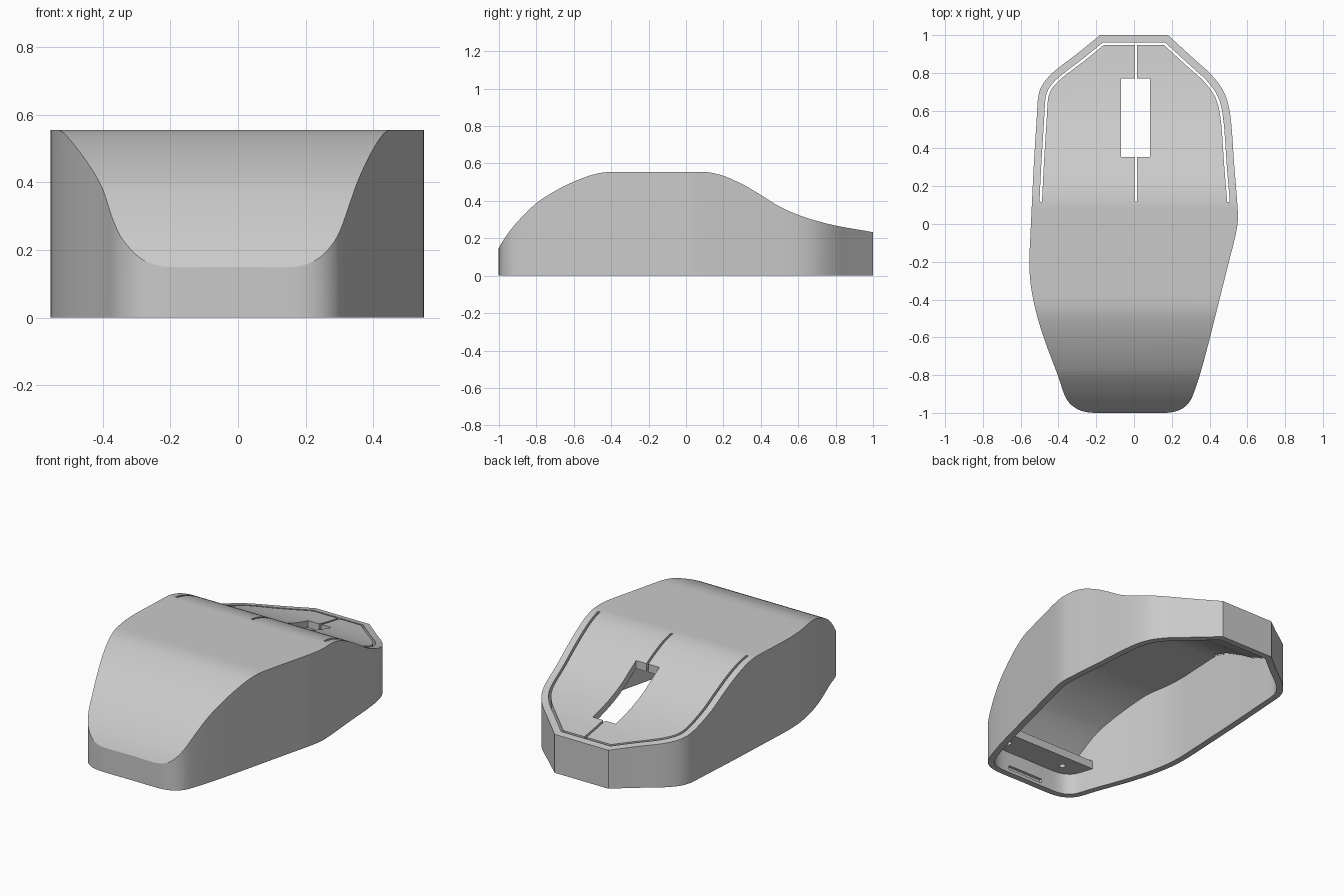
import bpy, bmesh, math
from mathutils import Vector

if "Cube" in bpy.data.objects:
    bpy.data.objects.remove(bpy.data.objects["Cube"], do_unlink=True)

grey = bpy.data.materials.new("plain grey")
grey.use_nodes = True
grey.diffuse_color = (0.59, 0.59, 0.59, 1)
grey.node_tree.nodes["Principled BSDF"].inputs["Base Color"].default_value = (0.59, 0.59, 0.59, 1)


def smooth(points, closed, steps=4):
    """Catmull-Rom curve; a doubled point makes a sharp corner."""
    p = [Vector(q) for q in points]
    n = len(p)
    at = (lambda i: p[i % n]) if closed else (lambda i: p[min(max(i, 0), n - 1)])
    out = []
    for i in range(n if closed else n - 1):
        a, b, c, d = at(i - 1), at(i), at(i + 1), at(i + 2)
        if (c - b).length < 1e-5:
            continue
        # straight run between two sharp corners
        k = 1 if (a - b).length < 1e-5 and (c - d).length < 1e-5 else steps
        # tangents limited to the segment length, so the curve never folds back
        size = (c - b).length
        m1, m2 = [v * min(1, size / v.length) for v in ((c - a) / 2, (d - b) / 2)]
        for s in range(k):
            t = s / k
            out.append(b + m1 * t + (3 * (c - b) - 2 * m1 - m2) * t * t
                       + (2 * (b - c) + m1 + m2) * t ** 3)
    if not closed:
        out.append(p[-1])
    return out


def inset(pts, dist):
    """Mitred inward offset of a counter-clockwise polygon."""
    out = []
    for i, q in enumerate(pts):
        e1 = (q - pts[i - 1]).normalized()
        e2 = (pts[(i + 1) % len(pts)] - q).normalized()
        n1, n2 = Vector((-e1.y, e1.x)), Vector((-e2.y, e2.x))
        out.append(q + (n1 + n2) * dist / (1 + n1.dot(n2)))
    return out


def prism(name, pts, lo, hi, along_x=False):
    bm = bmesh.new()
    place = (lambda q, h: (h, q[0], q[1])) if along_x else (lambda q, h: (q[0], q[1], h))
    rings = [[bm.verts.new(place(q, h)) for q in pts] for h in (lo, hi)]
    for ring in rings:
        bm.faces.new(ring)
    for i in range(len(pts)):
        bm.faces.new((rings[0][i - 1], rings[0][i], rings[1][i], rings[1][i - 1]))
    bmesh.ops.recalc_face_normals(bm, faces=bm.faces)
    mesh = bpy.data.meshes.new(name)
    bm.to_mesh(mesh)
    bm.free()
    mesh.materials.append(grey)
    obj = bpy.data.objects.new(name, mesh)
    bpy.context.collection.objects.link(obj)
    return obj


def box(name, x0, x1, y0, y1, z0, z1):
    return prism(name, [(x0, y0), (x1, y0), (x1, y1), (x0, y1)], z0, z1)


def select(obj):
    bpy.ops.object.select_all(action='DESELECT')
    obj.select_set(True)
    bpy.context.view_layer.objects.active = obj


def combine(obj, tool, operation):
    mod = obj.modifiers.new("boolean", 'BOOLEAN')
    mod.operation, mod.solver, mod.object = operation, 'EXACT', tool
    select(obj)
    bpy.ops.object.modifier_apply(modifier=mod.name)
    bpy.data.objects.remove(tool, do_unlink=True)


# Plan outline, counter-clockwise from the middle of the front edge
outline = smooth([
    (0.0, -1), (0.17, -1), (0.245, -0.983), (0.295, -0.94), (0.327, -0.865), (0.36, -0.76),
    (0.40, -0.61), (0.45, -0.41), (0.50, -0.21), (0.535, -0.07), (0.55, 0.02),
    (0.546, 0.12), (0.53, 0.32), (0.516, 0.52), (0.50, 0.63), (0.47, 0.71), (0.41, 0.79),
    (0.32, 0.872), (0.18, 1), (0.18, 1), (-0.18, 1), (-0.18, 1),
    (-0.29, 0.91), (-0.42, 0.81), (-0.48, 0.745), (-0.506, 0.68), (-0.515, 0.56),
    (-0.53, 0.32), (-0.54, 0.12), (-0.548, -0.05), (-0.554, -0.2), (-0.547, -0.32),
    (-0.52, -0.46), (-0.475, -0.61), (-0.40, -0.81), (-0.37, -0.90), (-0.34, -0.95),
    (-0.285, -0.987), (-0.21, -1)], True)

# Side profile of the roof, running front to back
roof = smooth([
    (-1.05, 0.055), (-1, 0.15), (-0.96, 0.215), (-0.9, 0.29), (-0.8, 0.388), (-0.7, 0.453),
    (-0.6, 0.503), (-0.5, 0.54), (-0.43, 0.553), (-0.35, 0.555), (-0.2, 0.555), (-0.05, 0.555),
    (0.05, 0.555), (0.12, 0.553), (0.2, 0.534), (0.3, 0.49), (0.4, 0.432), (0.5, 0.37),
    (0.6, 0.325), (0.7, 0.293), (0.8, 0.268), (0.9, 0.25), (1, 0.233), (1.1, 0.217)], False)
profile = [Vector((-1.05, -0.5)), Vector((1.1, -0.5))] + roof[::-1]

# Hollow shell, open underneath
WALL = 0.038
shell = prism("shell", outline, 0, 1)
combine(shell, prism("outer_profile", profile, -1, 1, True), 'INTERSECT')
cavity = prism("cavity", inset(outline, WALL), -0.1, 1)
combine(cavity, prism("inner_profile", inset(profile, 0.042), -1, 1, True), 'INTERSECT')
combine(shell, cavity, 'DIFFERENCE')

# Button slot that follows the rear outline
outer_edge, inner_edge = [
    [o for o, q in zip(inset(outline, d), outline) if q.y > 0.119] for d in (0.0395, 0.053)]
combine(shell, prism("button_slot", outer_edge + inner_edge[::-1], 0.1, 0.8), 'DIFFERENCE')

# Slot between the buttons, wheel opening, and a recess inside the front wall
combine(shell, box("centre_slot", 0.004, 0.017, 0.12, 0.95, 0.1, 0.8), 'DIFFERENCE')
combine(shell, box("wheel_opening", -0.07, 0.085, 0.355, 0.77, 0.1, 0.8), 'DIFFERENCE')
combine(shell, box("front_recess", -0.12, 0.12, -0.98, -0.93, 0.02, 0.045), 'DIFFERENCE')

# Screw ledge across the inside of the front
ledge_plan = [q for q in inset(outline, WALL - 0.008) if q.y < -0.83]
left_x = min(q.x for q in ledge_plan)
right_x = max(q.x for q in ledge_plan)
split = next(i for i, q in enumerate(ledge_plan) if q.x < 0)
ledge_plan[split:split] = [Vector((right_x + 0.01, -0.8)), Vector((left_x - 0.01, -0.8))]
ledge = prism("screw_ledge", ledge_plan, 0.13, 0.18)
for x in (-0.21, 0.19):
    ring = [(x + 0.018 * math.cos(a * math.tau / 20), -0.885 + 0.018 * math.sin(a * math.tau / 20))
            for a in range(20)]
    combine(ledge, prism("screw_hole", ring, 0.1, 0.25), 'DIFFERENCE')

for obj in (shell, ledge):
    select(obj)
    bpy.ops.object.shade_smooth_by_angle(angle=math.radians(28))
